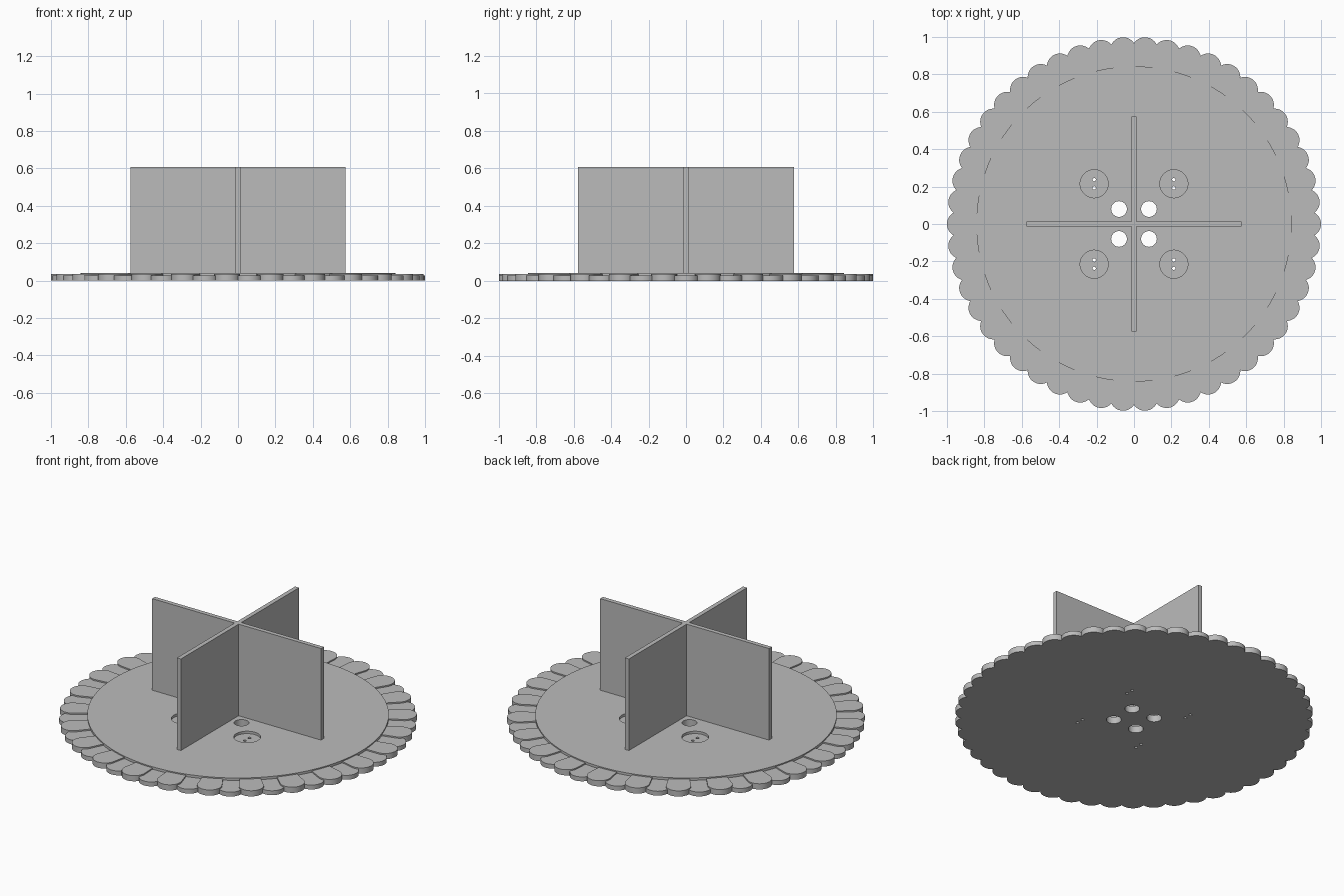
import bpy, bmesh, math
from mathutils import Matrix, Vector

if "Cube" in bpy.data.objects:
    bpy.data.objects.remove(bpy.data.objects["Cube"])

PETALS = 50
DISC_R, DISC_H = 0.843, 0.042
PETAL_R = 0.07

grey = bpy.data.materials.new("mid_grey")
grey.diffuse_color = (0.5, 0.5, 0.5, 1)
grey.use_nodes = True
grey.node_tree.nodes["Principled BSDF"].inputs["Base Color"].default_value = grey.diffuse_color


def finish(name, bm):
    bmesh.ops.recalc_face_normals(bm, faces=bm.faces)
    mesh = bpy.data.meshes.new(name)
    bm.to_mesh(mesh)
    bm.free()
    obj = bpy.data.objects.new(name, mesh)
    bpy.context.collection.objects.link(obj)
    mesh.materials.append(grey)
    return obj


def select(obj):
    bpy.ops.object.select_all(action='DESELECT')
    obj.select_set(True)
    bpy.context.view_layer.objects.active = obj


def smooth(obj):
    select(obj)
    bpy.ops.object.shade_smooth_by_angle(angle=math.radians(30))


def prism(bm, points, z0, z1):
    """Extrude a flat outline from z0 to z1."""
    face = bm.faces.new([bm.verts.new((x, y, z0)) for x, y in points])
    moved = bmesh.ops.extrude_face_region(bm, geom=[face])["geom"]
    bmesh.ops.translate(bm, vec=(0, 0, z1 - z0),
                        verts=[v for v in moved if isinstance(v, bmesh.types.BMVert)])


def cylinder(bm, x, y, r, z0, z1, sides):
    prism(bm, [(x + r * math.cos(math.tau * i / sides),
                y + r * math.sin(math.tau * i / sides)) for i in range(sides)], z0, z1)


def cut(target, cutter):
    mod = target.modifiers.new("cut", 'BOOLEAN')
    mod.operation = 'DIFFERENCE'
    mod.solver = 'EXACT'
    mod.object = cutter
    select(target)
    bpy.ops.object.modifier_apply(modifier=mod.name)
    bpy.data.objects.remove(cutter)


# Base disc
bm = bmesh.new()
cylinder(bm, 0, 0, DISC_R, 0, DISC_H, 128)
disc = finish("base_disc", bm)

# Shallow round recesses, then through holes in the disc
quadrants = [(sx, sy) for sx in (-1, 1) for sy in (-1, 1)]
bm = bmesh.new()
for sx, sy in quadrants:
    cylinder(bm, 0.213 * sx, 0.215 * sy, 0.075, 0.027, 0.1, 48)
cut(disc, finish("recess_cutter", bm))

bm = bmesh.new()
for sx, sy in quadrants:
    cylinder(bm, 0.08 * sx, 0.08 * sy, 0.042, -0.1, 0.1, 32)
    for dy in (-0.022, 0.022):
        cylinder(bm, 0.213 * sx, 0.215 * sy + dy, 0.009, -0.1, 0.1, 16)
cut(disc, finish("hole_cutter", bm))
smooth(disc)

# Rim petals: rounded outer end, tapering inward under the disc
centre = 1 - PETAL_R
outline = [(centre + PETAL_R * math.cos(a), PETAL_R * math.sin(a))
           for a in (math.radians(-90 + 180 * i / 20) for i in range(21))]
outline += [(0.80, 0.055), (0.80, -0.055)]

for name, parity, height in (("low_petals", 0, 0.027), ("high_petals", 1, 0.035)):
    bm = bmesh.new()
    for k in range(parity, PETALS, 2):
        turn = Matrix.Rotation(math.tau * k / PETALS, 2)
        prism(bm, [turn @ Vector(p) for p in outline], 0, height)
    smooth(finish(name, bm))

# Upright crossed plates
t, a = 0.0135, 0.576
arm = [(a, -t), (a, t), (t, t)]
cross = [Matrix.Rotation(math.pi / 2 * q, 2) @ Vector(p) for q in range(4) for p in arm]
bm = bmesh.new()
prism(bm, cross, 0.03, 0.607)
finish("crossed_plates", bm)
